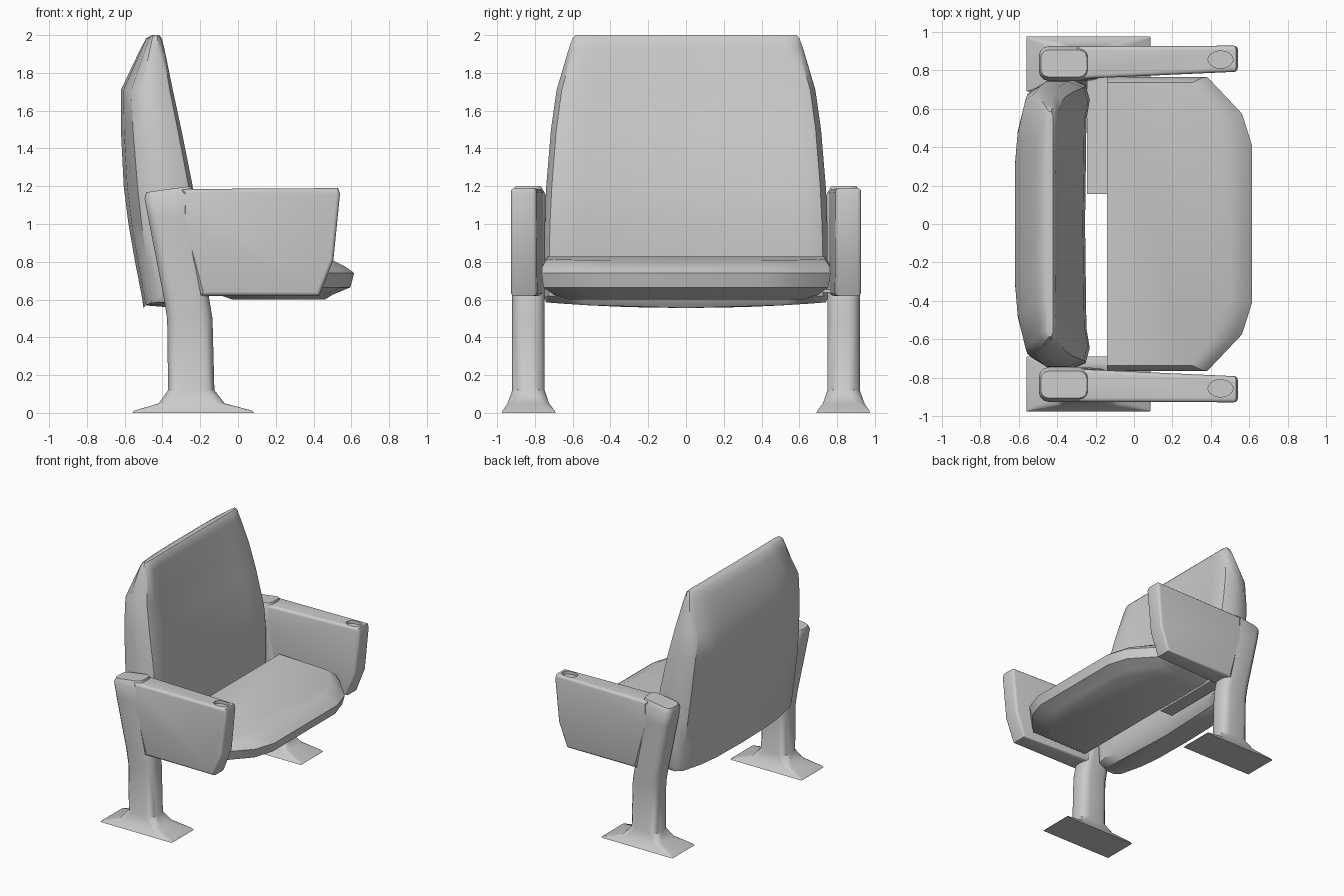
import bpy, bmesh, math

if "Cube" in bpy.data.objects:
    bpy.data.objects.remove(bpy.data.objects["Cube"])


def finish(name, bm, angle=40):
    bmesh.ops.recalc_face_normals(bm, faces=bm.faces)
    me = bpy.data.meshes.new(name)
    bm.to_mesh(me)
    bm.free()
    ob = bpy.data.objects.new(name, me)
    bpy.context.collection.objects.link(ob)
    bpy.ops.object.select_all(action='DESELECT')
    ob.select_set(True)
    bpy.context.view_layer.objects.active = ob
    bpy.ops.object.shade_smooth_by_angle(angle=math.radians(angle))
    return ob


def loft(name, rings, angle=40):
    """Skin a stack of equal-length rings and cap both ends."""
    bm = bmesh.new()
    loops = [[bm.verts.new(p) for p in r] for r in rings]
    n = len(loops[0])
    for a, b in zip(loops, loops[1:]):
        for i in range(n):
            j = (i + 1) % n
            bm.faces.new((a[i], a[j], b[j], b[i]))
    bm.faces.new(loops[0][::-1])
    bm.faces.new(loops[-1])
    return finish(name, bm, angle)


def both_sides(half):
    """Complete a half outline (x, y >= 0) across y = 0."""
    return half + [(x, -y) for x, y in reversed(half) if y > 0]


def mirror_y(ob):
    m = ob.modifiers.new("mirror", 'MIRROR')
    m.use_axis = (False, True, False)


# Backrest: bulged back, padded rim and dished front (depth and width fractions)
section = both_sides([(0, 0), (0, .42), (.05, .68), (.2, .94), (.4, 1), (.72, 1),
                      (.94, .96), (1, .86), (.95, .72), (.93, 0)])
levels = [  # z, back x, front x, half width
    (.555, -.50, -.30, .74), (.62, -.51, -.25, .755), (.80, -.545, -.235, .755),
    (1.0, -.58, -.23, .75), (1.2, -.605, -.24, .74), (1.5, -.62, -.30, .715),
    (1.71, -.62, -.345, .685), (1.93, -.515, -.39, .62),
    (1.985, -.485, -.405, .60), (2.0, -.455, -.42, .585)]
loft("backrest", [[(xb + (xf - xb) * u, w * v, z + (.03 * v * v if z < .6 else 0))
                   for u, v in section] for z, xb, xf, w in levels])

# Seat cushion: clipped front corners, rounded rim, smaller underside
outline = both_sides([(0, 0), (0, 1), (.69, 1), (.93, .75), (1, .53), (1, 0)])
levels = [(.60, -.03, .46, .62), (.625, -.10, .50, .70), (.665, -.13, .595, .755),
          (.74, -.14, .615, .765), (.79, -.14, .575, .76), (.828, -.14, .50, .735)]
loft("seat", [[(xb + (xf - xb) * u, w * v, z - (.02 * u if z > .75 else 0))
               for u, v in outline] for z, xb, xf, w in levels])


# Posts with flared feet
def rounded_rect(x0, x1, y0, y1, r):
    pts = []
    for cx, cy, a0 in ((x1 - r, y1 - r, 0), (x0 + r, y1 - r, 90),
                       (x0 + r, y0 + r, 180), (x1 - r, y0 + r, 270)):
        for k in range(4):
            a = math.radians(a0 + k * 30)
            pts.append((cx + r * math.cos(a), cy + r * math.sin(a)))
    return pts


rings = []
for z, x0, x1, y0, y1, r, tilt in [
        (0, -.56, .085, .69, .975, .004, 0), (.012, -.55, .075, .695, .97, .006, 0),
        (.05, -.42, -.07, .725, .945, .04, 0), (.12, -.37, -.125, .748, .92, .06, 0),
        (.50, -.375, -.135, .748, .92, .06, 0), (.62, -.395, -.155, .748, .92, .06, 0),
        (1.03, -.475, -.235, .745, .925, .05, 0), (1.15, -.495, -.235, .745, .925, .05, .10),
        (1.185, -.485, -.245, .765, .905, .04, .14)]:
    rings.append([(x, y, z + tilt * (x + .365)) for x, y in rounded_rect(x0, x1, y0, y1, r)])
mirror_y(loft("post", rings))

# Arm panels with a bevelled edge and a shallow cup recess
profile = [(-.30, 1.185), (.53, 1.19), (.54, 1.16), (.505, .81), (.43, .62), (-.20, .62), (-.28, 1.0)]
bm = bmesh.new()
inner = [bm.verts.new((x, .757 + .045 * (x + .24), z)) for x, z in profile]
outer = [bm.verts.new((x, .925 + .005 * x, z)) for x, z in profile]
bm.faces.new(inner)
bm.faces.new(outer[::-1])
for i in range(len(profile)):
    j = (i + 1) % len(profile)
    bm.faces.new((inner[i], outer[i], outer[j], inner[j]))
rim = [e for e in bm.edges if abs(e.verts[0].co.x - e.verts[1].co.x)
       + abs(e.verts[0].co.z - e.verts[1].co.z) > .001]
bmesh.ops.bevel(bm, geom=rim, offset=.02, segments=3, affect='EDGES', profile=.5)
arm = finish("armrest", bm)

bpy.ops.mesh.primitive_cylinder_add(vertices=20, radius=1, depth=.06, location=(.45, .855, 1.195))
cutter = bpy.context.object
cutter.name = "cup_cutter"
cutter.scale = (.065, .045, 1)
cutter.hide_render = True
cutter.hide_set(True)
cut = arm.modifiers.new("cup", 'BOOLEAN')
cut.operation = 'DIFFERENCE'
cut.object = cutter
cut.solver = 'EXACT'
mirror_y(arm)

# Hinge plate between seat and backrest, on one side only
bm = bmesh.new()
bmesh.ops.create_cube(bm, size=1)
for v in bm.verts:
    v.co = (-.19 + v.co.x * .11, .465 + v.co.y * .62, .645 + v.co.z * .015)
finish("hinge_plate", bm)
